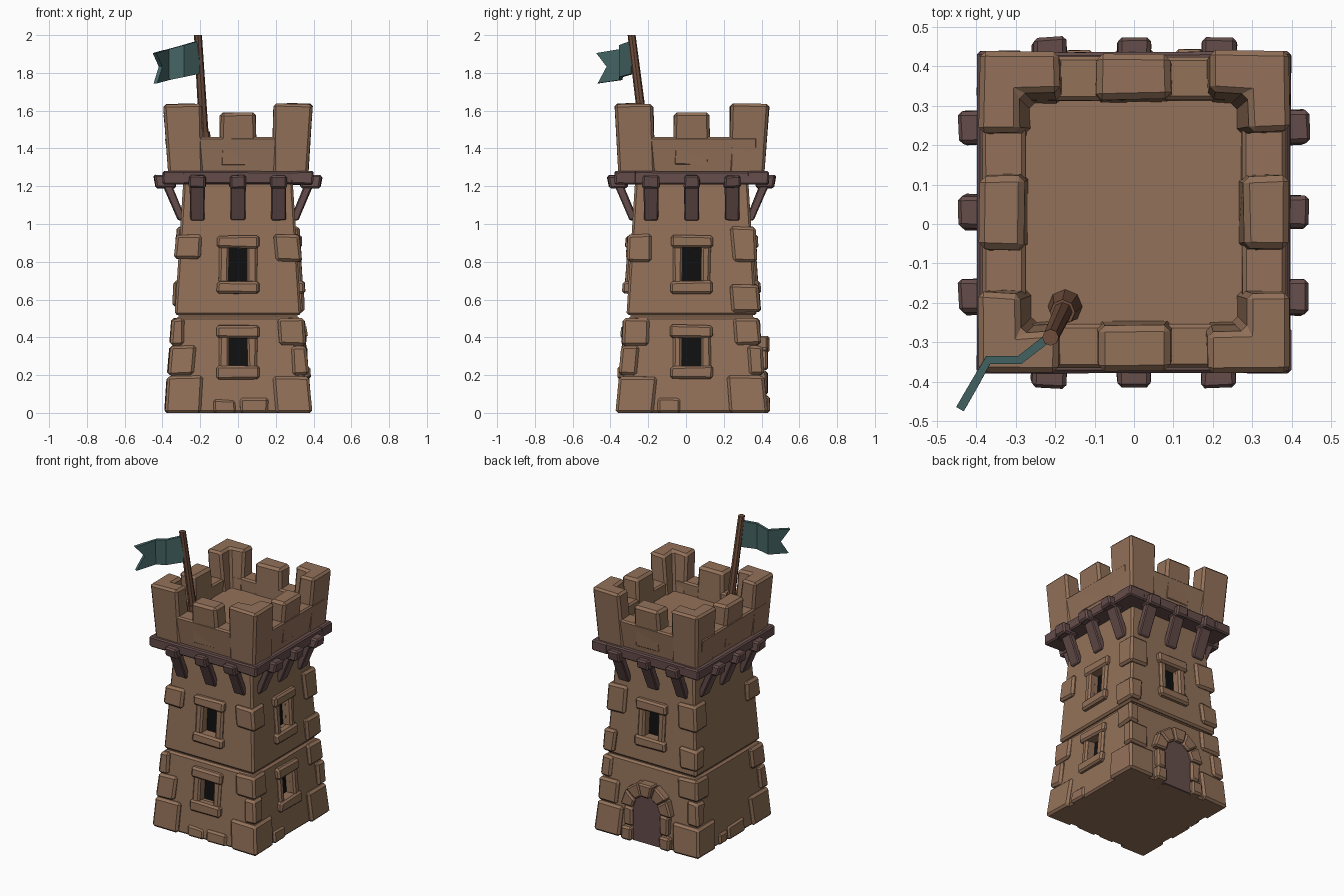
import bpy, bmesh, math, random
from mathutils import Vector

if "Cube" in bpy.data.objects:
    bpy.data.objects.remove(bpy.data.objects["Cube"])

random.seed(4)
YC = 0.03          # tower centre in y
DY = 0.01          # tower is slightly deeper in y than in x


def material(name, rgb):
    m = bpy.data.materials.new(name)
    m.diffuse_color = (*rgb, 1)
    m.use_nodes = True
    m.node_tree.nodes["Principled BSDF"].inputs["Base Color"].default_value = m.diffuse_color
    return m


STONE = material("stone", (0.29, 0.165, 0.10))
WOOD = material("dark_wood", (0.13, 0.075, 0.07))
POLE = material("pole_wood", (0.16, 0.075, 0.045))
CLOTH = material("cloth", (0.06, 0.13, 0.13))
DARK = material("dark", (0.005, 0.005, 0.005))


def finish(name, bm, mat, bevel=0.0):
    bmesh.ops.recalc_face_normals(bm, faces=bm.faces)
    me = bpy.data.meshes.new(name)
    bm.to_mesh(me)
    bm.free()
    ob = bpy.data.objects.new(name, me)
    bpy.context.collection.objects.link(ob)
    me.materials.append(mat)
    if bevel:
        mod = ob.modifiers.new("bevel", 'BEVEL')
        mod.width, mod.segments = bevel, 1
    return ob


def loft(name, bottom, top, mat, bevel=0.0, jitter=0.0):
    """Solid between two 3D point loops."""
    bm = bmesh.new()
    j = lambda p: [c + random.uniform(-jitter, jitter) * (i < 2 or p[2] > 0.01) for i, c in enumerate(p)]
    a = [bm.verts.new(j(p)) for p in bottom]
    b = [bm.verts.new(j(p)) for p in top]
    bm.faces.new(a)
    bm.faces.new(b)
    for i in range(len(a)):
        k = (i + 1) % len(a)
        bm.faces.new((a[i], a[k], b[k], b[i]))
    return finish(name, bm, mat, bevel)


def on_side(side, u, d):
    """Face coordinates (along, outward) to world x, y. 0 front, 1 right, 2 back, 3 left."""
    if side % 2 == 0:
        d += DY
    return [(u, YC - d), (d, YC + u), (-u, YC + d), (-d, YC - u)][side]


def block(name, side, b, z0, t, z1, mat=STONE, bevel=0.012, jitter=0.004):
    """Tapered block on one face; b and t are (u0, u1, d0, d1)."""
    ring = lambda r, z: [(*on_side(side, u, d), z) for u, d in
                         ((r[0], r[2]), (r[1], r[2]), (r[1], r[3]), (r[0], r[3]))]
    return loft(name, ring(b, z0), ring(t, z1), mat, bevel, jitter)


def half(z):
    """Half width of the wall at height z."""
    return 0.37 - 0.08 * z if z < 0.51 else 0.335 - 0.064 * (z - 0.52)


def frustum(name, z0, z1, h0, h1, bevel):
    return block(name, 0, (-h0, h0, -h0 - 2 * DY, h0), z0, (-h1, h1, -h1 - 2 * DY, h1), z1,
                 STONE, bevel, 0)


# Tower walls, with a recessed joint between the two storeys
lower = frustum("lower_wall", 0, 0.508, half(0), half(0.5), 0.012)
upper = frustum("upper_wall", 0.518, 1.30, half(0.52), half(1.3), 0.012)
frustum("wall_joint", 0.48, 0.54, 0.315, 0.315, 0)

cutters = []


def window(side, wall, z0, z1, u):
    d0, d1 = half(z0), half(z1)
    w = 0.052
    cut = block("window_cutter", side, (u - w, u + w, d0 - 0.05, d0 + 0.1), z0,
                (u - w, u + w, d1 - 0.05, d1 + 0.1), z1, DARK, 0, 0)
    cut.hide_render = True
    mod = wall.modifiers.new("opening", 'BOOLEAN')
    mod.operation, mod.object, mod.solver = 'DIFFERENCE', cut, 'EXACT'
    cutters.append(cut)
    block("window_dark", side, (u - w, u + w, d0 - 0.06, d0 - 0.046), z0,
          (u - w, u + w, d1 - 0.06, d1 - 0.046), z1, DARK, 0, 0)
    for s in (-1, 1):
        r = sorted((u + s * 0.05, u + s * 0.1))
        block("window_jamb", side, (*r, d0 - 0.03, d0 + 0.018), z0 - 0.01,
              (*r, d1 - 0.03, d1 + 0.018), z1 + 0.01)
    for nm, za, zb in (("window_sill", z0 - 0.065, z0 + 0.003), ("window_lintel", z1 - 0.003, z1 + 0.065)):
        block(nm, side, (u - 0.112, u + 0.112, half(za) - 0.03, half(za) + 0.03), za,
              (u - 0.112, u + 0.112, half(zb) - 0.03, half(zb) + 0.03), zb)


for side in (0, 1):
    window(side, lower, 0.245, 0.40, 0)
for side in (0, 1, 2):
    window(side, upper, 0.695, 0.875, 0)
for wall in (lower, upper):
    bpy.context.view_layer.objects.active = wall
    for mod in list(wall.modifiers):
        bpy.ops.object.modifier_apply(modifier=mod.name)
for c in cutters:
    bpy.data.objects.remove(c, do_unlink=True)


# Corner stones: the two numbers are lengths along x and y
def quoin(sx, sy, z0, z1, lx, ly):
    def ring(z):
        h = half(z) + 0.02
        return [(sx * (h - a * lx), YC + sy * (h + DY - b * ly), z)
                for a, b in ((0, 0), (1, 0), (1, 1), (0, 1))]
    loft("corner_stone", ring(z0), ring(z1), STONE, 0.014, 0.005)


for sx in (-1, 1):
    for sy in (-1, 1):
        flip = sx * sy > 0
        quoin(sx, sy, 0, 0.195, 0.19, 0.20)
        a, b = (0.14, 0.08) if flip else (0.08, 0.09)
        quoin(sx, sy, 0.20, 0.355, a, b)
        a, b = (0.07, 0.14) if flip else (0.145, 0.14)
        quoin(sx, sy, 0.36, 0.50, a, b)
        quoin(sx, sy, 0.80 if sx > 0 else 0.815, 0.985 if sy > 0 else 0.945, 0.14, 0.13)
quoin(1, 1, 0.53, 0.68, 0.09, 0.15)
quoin(-1, 1, 0.56, 0.70, 0.13, 0.10)

# Low base stones
for side, u0, u1, z in ((0, -0.13, -0.01, 0.07), (0, 0.01, 0.16, 0.08), (1, -0.18, -0.06, 0.08),
                        (3, -0.05, 0.12, 0.09), (3, -0.15, -0.06, 0.07)):
    block("base_stone", side, (u0, u1, 0.3, 0.382), 0, (u0, u1, 0.3, 0.376), z)

# Arched doorway at the back
SPRING, R0, R1 = 0.225, 0.10, 0.19


def arc(a, r, d):
    x, y = on_side(2, r * math.cos(a), d)
    return (x, y, SPRING + r * math.sin(a))


N = 5
for i in range(N):
    a0, a1 = math.pi * i / N + 0.015, math.pi * (i + 1) / N - 0.015
    out = 0.402 if i == 2 else 0.393
    rings = [[arc(a0, R0, d), arc(a0, R1, d), arc(a1, R1, d), arc(a1, R0, d)] for d in (0.30, out)]
    loft("door_arch_stone", *rings, STONE, 0.01, 0.003)
for s in (-1, 1):
    for z0, z1, w, d in ((0, 0.09, 0.18, 0.402), (0.095, 0.222, 0.165, 0.392)):
        r = (*sorted((s * R0, s * w)), 0.3, d)
        block("door_jamb", 2, r, z0, r, z1)
outline = [(-0.105, 0), (0.105, 0)] + [(0.105 * math.cos(math.pi * i / 6),
                                        SPRING + 0.105 * math.sin(math.pi * i / 6)) for i in range(7)]
loft("door", *[[(*on_side(2, u, d), z) for u, z in outline] for d in (0.3, 0.372)], WOOD)

# Timber belt, joist ends and braces
for side in range(4):
    h = 0.398 if side % 2 == 0 else 0.408
    r = (-h, h, 0.28, 0.397)
    block("belt_beam", side, r, 1.21, r, 1.28, WOOD, 0.008, 0.003)
    out = 0.437 if side % 2 == 0 else 0.447
    for u in (-0.215, 0, 0.215):
        block("joist_end", side, (u - 0.046, u + 0.046, 0.33, out - 0.012), 1.19,
              (u - 0.042, u + 0.042, 0.33, out), 1.258, WOOD, 0.01, 0.004)
        block("brace", side, (u - 0.038, u + 0.038, 0.275, 0.318), 1.02,
              (u - 0.04, u + 0.04, 0.355, 0.402), 1.215, WOOD, 0.006, 0.002)

# Parapet: floor, low walls, centre merlons
floor = (-0.29, 0.29, -0.31, 0.29)
block("roof_floor", 0, floor, 1.25, floor, 1.38, STONE, 0, 0)
for side in range(4):
    block("parapet_wall", side, (-0.35, 0.35, 0.27, 0.362), 1.26,
          (-0.35, 0.35, 0.275, 0.386), 1.46, STONE, 0.01, 0.002)
    block("centre_merlon", side, (-0.10, 0.10, 0.265, 0.37), 1.30,
          (-0.093, 0.093, 0.278, 0.394), 1.59, STONE, 0.016, 0.004)


# L-shaped corner merlons, flaring outward
def corner(sx, sy):
    def ring(h, arm, th, z):
        pts = [(0, 0), (arm, 0), (arm, th), (th, th), (th, arm), (0, arm)]
        return [(sx * (h - a), YC + sy * (h + DY + 0.005 - b), z) for a, b in pts]
    loft("corner_merlon", ring(0.37, 0.19, 0.12, 1.26), ring(0.395, 0.205, 0.105, 1.635),
         STONE, 0.014, 0.004)


for sx in (-1, 1):
    for sy in (-1, 1):
        corner(sx, sy)


# Flagpole with socket
def pole_at(z):
    t = (z - 1.38) / 0.62
    return Vector((-0.175 - 0.037 * t, -0.21 - 0.078 * t, z))


def round_part(name, z0, z1, r0, r1, n):
    rings = [[pole_at(z) + Vector((r * math.cos(2 * math.pi * i / n), r * math.sin(2 * math.pi * i / n), 0))
              for i in range(n)] for z, r in ((z0, r0), (z1, r1))]
    loft(name, *rings, POLE)


round_part("flagpole", 1.37, 2.0, 0.026, 0.021, 8)
round_part("pole_socket", 1.37, 1.49, 0.045, 0.032, 8)

# Wavy swallow-tailed flag: x, y, top z, bottom z
wave = [(-0.21, -0.283, 1.97, 1.795), (-0.29, -0.345, 1.947, 1.778),
        (-0.37, -0.345, 1.925, 1.762), (-0.41, -0.415, 1.914, 1.752)]
bm = bmesh.new()
rows = [[bm.verts.new((x, y, z)) for z in (a, (a + b) / 2, b)] for x, y, a, b in wave]
tail = [bm.verts.new(p) for p in ((-0.442, -0.47, 1.905), (-0.437, -0.462, 1.745))]
for p, q in zip(rows, rows[1:]):
    bm.faces.new((p[0], p[1], q[1], q[0]))
    bm.faces.new((p[1], p[2], q[2], q[1]))
bm.faces.new((rows[-1][0], rows[-1][1], tail[0]))
bm.faces.new((rows[-1][1], rows[-1][2], tail[1]))
flag = finish("flag", bm, CLOTH)
solid = flag.modifiers.new("thickness", 'SOLIDIFY')
solid.thickness, solid.offset = 0.022, 0
